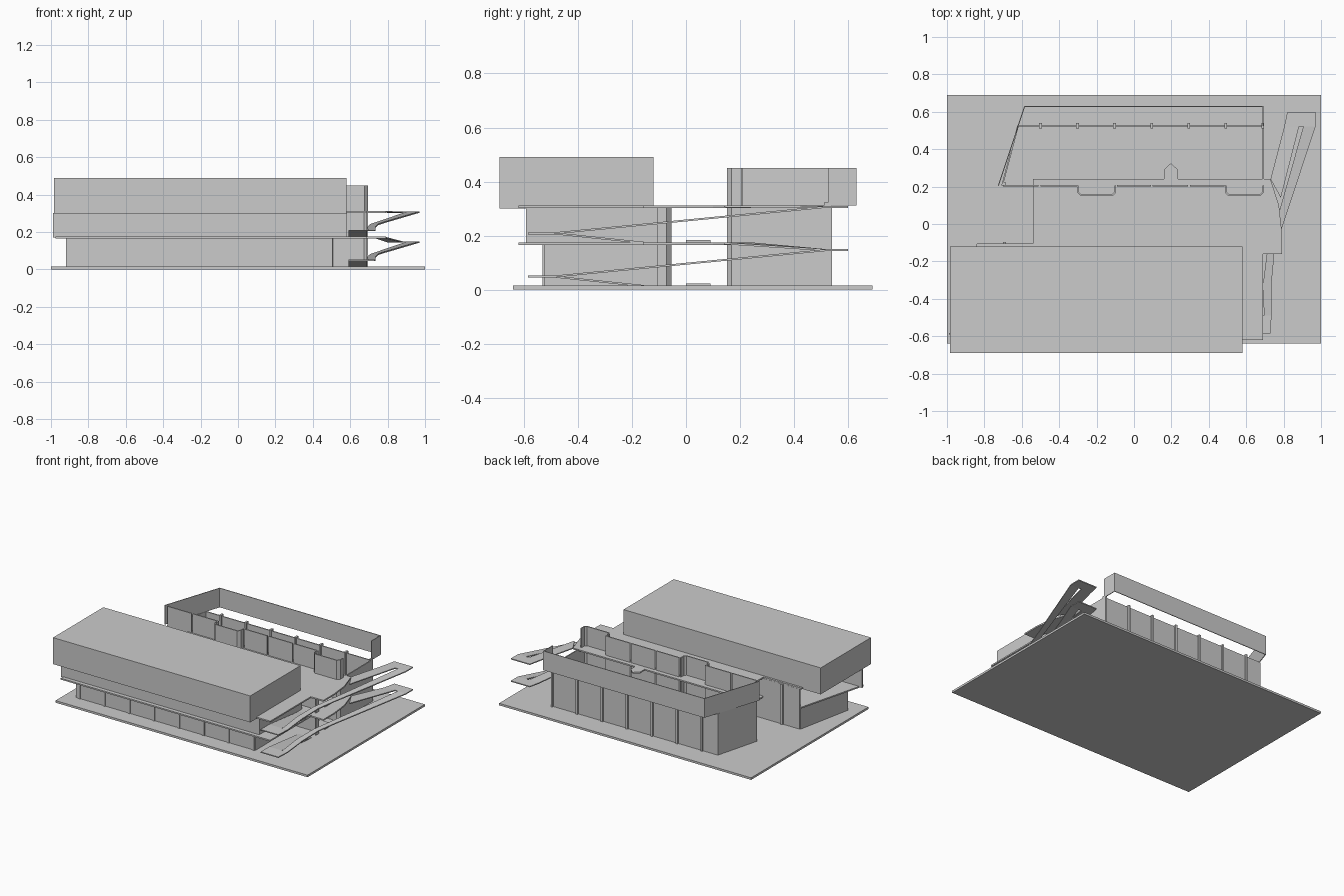
import bpy

if "Cube" in bpy.data.objects:
    bpy.data.objects.remove(bpy.data.objects["Cube"])


def mesh_obj(name, verts, faces):
    me = bpy.data.meshes.new(name)
    me.from_pydata(verts, [], faces)
    me.update()
    ob = bpy.data.objects.new(name, me)
    bpy.context.collection.objects.link(ob)
    return ob


def prism(name, pts, z0, z1):
    # counter-clockwise outline extruded upward
    n = len(pts)
    verts = [(x, y, z) for z in (z0, z1) for x, y in pts]
    faces = [list(range(n))[::-1], list(range(n, 2 * n))]
    faces += [(i, (i + 1) % n, n + (i + 1) % n, n + i) for i in range(n)]
    return mesh_obj(name, verts, faces)


def box(name, x0, x1, y0, y1, z0, z1):
    return prism(name, [(x0, y0), (x1, y0), (x1, y1), (x0, y1)], z0, z1)


def wall(name, path, z0, z1, t=0.008):
    # thin wall that follows a plan path
    n = len(path)
    verts = [(x, y, z) for z in (z0, z1) for x, y in path]
    ob = mesh_obj(name, verts, [(i, i + 1, n + i + 1, n + i) for i in range(n - 1)])
    m = ob.modifiers.new("thickness", 'SOLIDIFY')
    m.thickness = t
    m.offset = 0
    m.use_even_offset = True
    return ob


def ramp(name, pairs, t=0.007):
    # sloping deck from (left x, left y, right x, right y, z) stations
    verts, faces = [], []
    for lx, ly, rx, ry, z in pairs:
        verts += [(lx, ly, z), (rx, ry, z), (rx, ry, z - t), (lx, ly, z - t)]
    for i in range(len(pairs) - 1):
        a, b = 4 * i, 4 * i + 4
        faces += [(a + j, a + (j + 1) % 4, b + (j + 1) % 4, b + j) for j in range(4)]
    e = len(verts) - 4
    faces += [(3, 2, 1, 0), (e, e + 1, e + 2, e + 3)]
    return mesh_obj(name, verts, faces)


def bay(x0, x1, y, d):
    # projecting bay with softened corners
    s = 0.015 if d > 0 else -0.015
    return [(x0, y), (x0, y + d - s), (x0 + 0.015, y + d),
            (x1 - 0.015, y + d), (x1, y + d - s), (x1, y)]


G, L1, L2 = 0.015, 0.175, 0.312
BAYS = ((-0.30, -0.10), (0.49, 0.69))

# ground plate and cantilevered front block
box("base_plate", -1, 1, -0.64, 0.69, 0, G)
box("upper_block", -0.985, 0.58, -0.69, -0.12, 0.30, 0.49)

# connecting floor decks
for i, z in enumerate((L1, L2)):
    deck = [(-0.54, -0.11), (-0.54, -0.16), (0.79, -0.16), (0.79, -0.04), (0.775, 0.10),
            (0.73, 0.24), (0.235, 0.24), (0.235, 0.29), (0.197, 0.325), (0.16, 0.29),
            (0.16, 0.24), (-0.54, 0.24)]
    prism(f"deck_{i}", deck, z - 0.01, z)
    prism(f"front_floor_{i}", [(-0.975, -0.62), (0.69, -0.62), (0.69, -0.155),
                               (-0.54, -0.155), (-0.54, -0.105), (-0.84, -0.105)], z - 0.01, z)

# two identical switchback ramps
for i, z in enumerate((G, L1)):
    lo, hi, top = z + 0.037, z + 0.135, (L1, L2)[i]
    ramp(f"ramp_start_{i}", [(0.59, -0.155, 0.69, -0.155, z + 0.002), (0.59, -0.49, 0.69, -0.49, lo)])
    ramp(f"lower_landing_{i}", [(0.59, -0.49, 0.735, -0.49, lo), (0.59, -0.585, 0.73, -0.585, lo)])
    flight = []
    for lx, rx, y in ((0.695, 0.735, -0.49), (0.69, 0.735, -0.32), (0.71, 0.75, -0.16),
                      (0.745, 0.785, -0.04), (0.80, 0.848, 0.15), (0.905, 0.97, 0.52)):
        flight.append((lx, y, rx, y, lo + (hi - lo) * (y + 0.49) / 1.01))
    ramp(f"ramp_long_{i}", flight)
    ramp(f"upper_landing_{i}", [(0.803, 0.52, 0.97, 0.52, hi), (0.82, 0.60, 0.97, 0.60, hi)])
    ramp(f"ramp_return_{i}", [(0.73, 0.24, 0.785, 0.14, top), (0.803, 0.52, 0.882, 0.52, hi)])
    box(f"threshold_{i}", 0.59, 0.69, 0.0, 0.09, z, z + 0.008)

# front building, lower storey shell
wall("front_lower_wall", [(-0.83, -0.108), (-0.915, -0.52), (0.50, -0.52), (0.50, -0.108)], G, L1 - 0.01)
for i in range(8):
    x = -0.89 + 0.197 * i
    box(f"front_column_{i}", x - 0.008, x + 0.008, -0.53, -0.505, G, L1 - 0.01)

# front building, middle storey shell
wall("front_middle_wall", [(-0.99, -0.588), (0.58, -0.588), (0.58, -0.108)], L1 - 0.005, 0.302)

# rear wall of the front building, with bays
path = [(-0.83, -0.108)]
for b in BAYS:
    path += bay(b[0], b[1], -0.108, 0.05)
wall("front_rear_wall", path, G, 0.302)
box("front_rear_column", -0.70, -0.685, -0.115, -0.095, G, 0.302)

# back building: courtyard-side panels
runs = [[(-0.70, 0.205), (-0.51, 0.205)], [(-0.50, 0.205), (-0.305, 0.205)],
        [(-0.09, 0.205), (0.09, 0.205)], [(0.10, 0.205), (0.29, 0.205)],
        [(0.30, 0.205), (0.485, 0.205)]]
runs += [bay(b[0], b[1], 0.205, -0.05) for b in BAYS]
for i, r in enumerate(runs):
    wall(f"court_panel_{i}", r, G, 0.45)

# back building: outer walls, columns and raised parapet
wall("back_outer_wall", [(-0.705, 0.205), (-0.62, 0.525), (0.69, 0.525), (0.69, 0.205)], G, L2)
for i in range(7):
    x = -0.50 + 0.198 * i
    box(f"back_column_{i}", x - 0.007, x + 0.007, 0.51, 0.54, G, L2 + 0.01)
box("back_corner_column", -0.70, -0.685, 0.20, 0.222, G, L2)
wall("back_parapet", [(-0.725, 0.205), (-0.585, 0.628), (0.69, 0.628), (0.69, 0.525)], L2, 0.45, 0.005)
